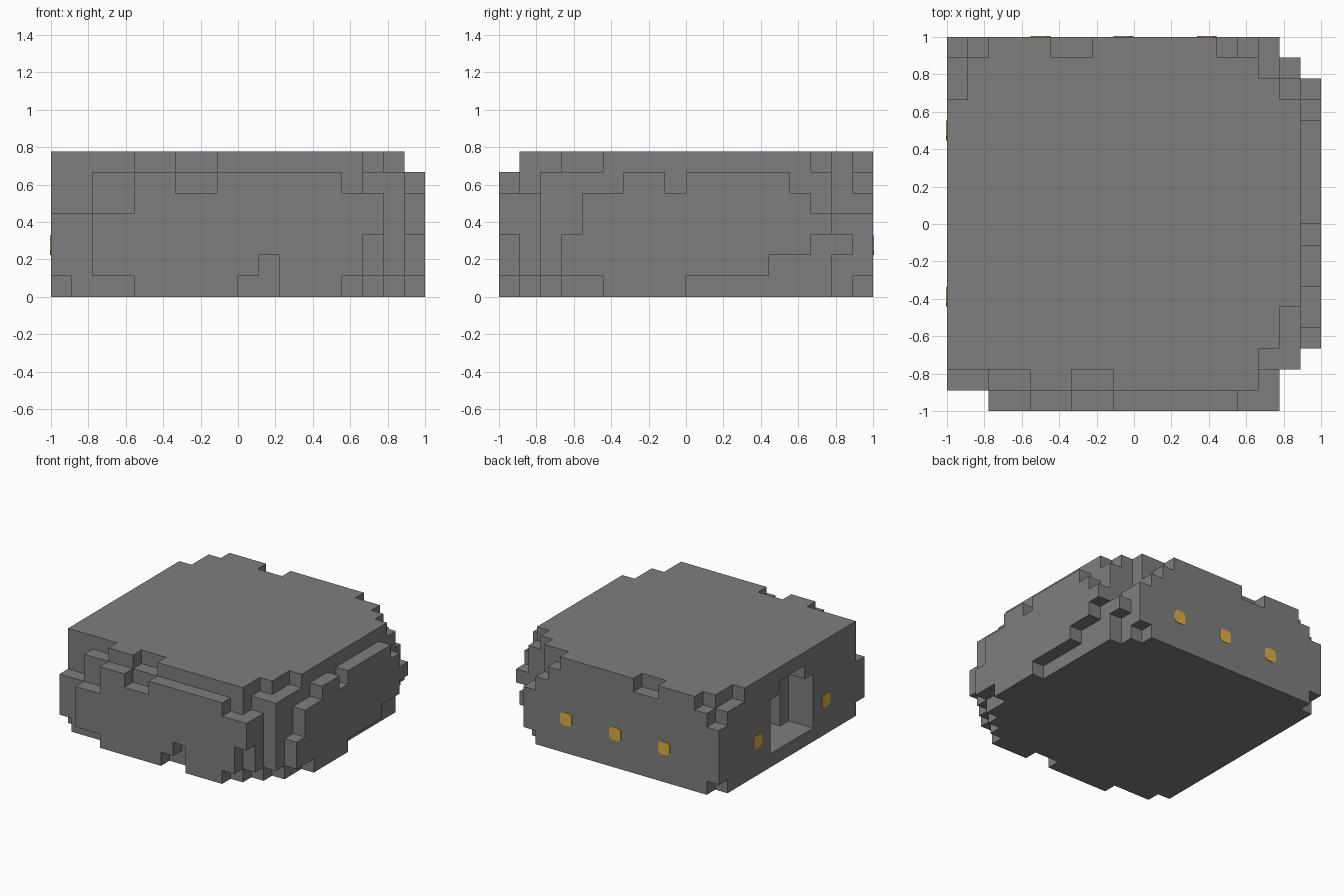
import bpy, bmesh
from mathutils import Vector

cube = bpy.data.objects.get("Cube")
if cube:
    bpy.data.objects.remove(cube, do_unlink=True)

UNIT = 1 / 9          # edge length of one block
HALF = 9              # blocks from the centre to each side


def material(name, colour):
    mat = bpy.data.materials.new(name)
    mat.use_nodes = True
    rgba = (*colour, 1)
    mat.diffuse_color = rgba
    mat.node_tree.nodes["Principled BSDF"].inputs["Base Color"].default_value = rgba
    return mat


stone = material("stone grey", (0.21, 0.21, 0.21))
amber = material("amber lamp", (0.72, 0.43, 0.06))


def place(i, j, k):
    return Vector(((i - HALF) * UNIT, (j - HALF) * UNIT, k * UNIT))


def box(xs, ys, zs):
    return {(i, j, k) for i in range(*xs) for j in range(*ys) for k in range(*zs)}


def row_along_x(j, runs):
    for start, end, low, high in runs:
        blocks.update(box((start, end), (j, j + 1), (low, high)))


def row_along_y(i, runs):
    for start, end, low, high in runs:
        blocks.update(box((i, i + 1), (start, end), (low, high)))


def add_object(name, bm, mat):
    mesh = bpy.data.meshes.new(name)
    bm.to_mesh(mesh)
    bm.free()
    mesh.materials.append(mat)
    obj = bpy.data.objects.new(name, mesh)
    bpy.context.collection.objects.link(obj)
    return obj


# Solid core with a chipped back corner
blocks = box((0, 15), (2, 17), (0, 7)) - box((0, 1), (15, 17), (6, 7))

# Ragged front layers, outermost first: start, end, bottom, top
row_along_x(0, [(2, 4, 1, 4), (4, 6, 0, 6), (6, 8, 0, 5), (8, 9, 0, 6), (9, 10, 1, 6),
                (10, 11, 2, 6), (11, 14, 0, 6), (14, 15, 1, 5), (15, 16, 3, 5)])
row_along_x(1, [(0, 1, 1, 4), (1, 2, 0, 4), (2, 4, 0, 6), (4, 6, 0, 7),
                (6, 8, 0, 6), (8, 15, 0, 7), (15, 16, 1, 5)])

# Back layer
row_along_x(17, [(0, 1, 1, 5), (1, 2, 0, 6), (2, 5, 0, 7), (5, 7, 0, 6), (7, 13, 0, 7),
                 (13, 14, 0, 6), (14, 15, 0, 5), (15, 16, 1, 4)])

# Ragged side layers, innermost first
row_along_y(15, [(2, 3, 0, 6), (3, 16, 0, 7), (16, 17, 0, 4)])
row_along_y(16, [(2, 3, 1, 6), (3, 5, 0, 6), (5, 15, 0, 7), (15, 16, 0, 6), (16, 17, 2, 3)])
row_along_y(17, [(3, 4, 1, 3), (4, 5, 1, 5), (5, 6, 0, 5), (6, 8, 0, 6), (8, 9, 0, 5),
                 (9, 13, 1, 6), (13, 14, 2, 6), (14, 15, 2, 5), (15, 16, 3, 4)])

# Stepped doorway, narrower inner passage and the room behind it
blocks -= box((0, 2), (7, 12), (1, 5))
blocks -= box((0, 2), (8, 11), (1, 6))
blocks -= box((2, 3), (8, 11), (1, 5))
blocks -= box((3, 14), (4, 15), (1, 6))

# Skin the blocks: one quad wherever a block meets air
bm = bmesh.new()
corners = {}
for cell in sorted(blocks):
    for axis in range(3):
        for side in (0, 1):
            beside = list(cell)
            beside[axis] += 2 * side - 1
            if tuple(beside) in blocks:
                continue
            u, v = (axis + 1) % 3, (axis + 2) % 3
            loop = []
            for du, dv in ((0, 0), (1, 0), (1, 1), (0, 1)):
                p = list(cell)
                p[axis] += side
                p[u] += du
                p[v] += dv
                p = tuple(p)
                if p not in corners:
                    corners[p] = bm.verts.new(place(*p))
                loop.append(corners[p])
            bm.faces.new(loop if side else loop[::-1])
add_object("rock_shelter", bm, stone)


# Wall lamps: thin plates with clipped corners
def lamp(name, centre, across, outward):
    bm = bmesh.new()
    full, cut = UNIT * 0.48, UNIT * 0.3
    up = Vector((0, 0, 1))
    outline = [(full, cut), (cut, full), (-cut, full), (-full, cut),
               (-full, -cut), (-cut, -full), (cut, -full), (full, -cut)]
    face = bm.faces.new([bm.verts.new(centre + across * a + up * b) for a, b in outline])
    raised = bmesh.ops.extrude_face_region(bm, geom=[face])
    verts = [g for g in raised["geom"] if isinstance(g, bmesh.types.BMVert)]
    bmesh.ops.translate(bm, verts=verts, vec=outward * 0.004)
    bmesh.ops.recalc_face_normals(bm, faces=bm.faces)
    add_object(name, bm, amber)


X, Y = Vector((1, 0, 0)), Vector((0, 1, 0))
for n, i in enumerate((4, 8, 12)):
    lamp(f"back_lamp_{n + 1}", place(i + 0.5, 18, 2.5), X, Y)
for n, j in enumerate((5, 13)):
    lamp(f"door_lamp_{n + 1}", place(0, j + 0.5, 2.5), Y, -X)
